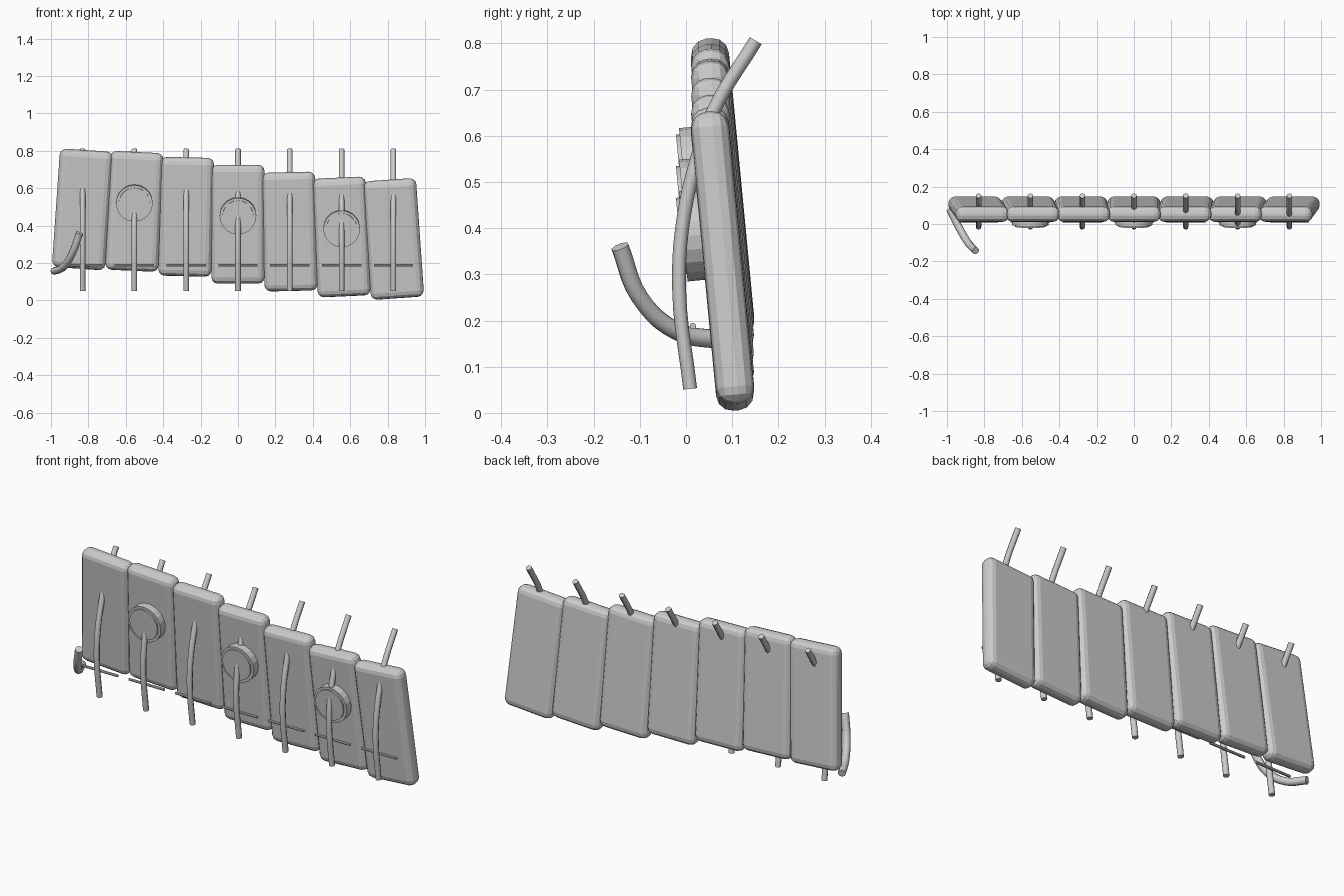
import bpy, math
from mathutils import Matrix, Vector, Euler

if "Cube" in bpy.data.objects:
    bpy.data.objects.remove(bpy.data.objects["Cube"])

TILT = 0.095      # forward lean of the slats
STEP = 0.277      # slat spacing


def slat_frame(i):
    """Position and lean of slat i along the wavy row."""
    z = 0.408 + 0.079 * math.cos(math.pi * i / 6)
    rot = Euler((TILT, math.radians(1.33 * (3 - i)), 0))
    return Matrix.Translation(((i - 3) * STEP, 0.079, z)) @ rot.to_matrix().to_4x4()


def bevel(obj, width, segments):
    m = obj.modifiers.new("bevel", 'BEVEL')
    m.width, m.segments, m.limit_method = width, segments, 'ANGLE'


def tube(name, points, radius):
    cu = bpy.data.curves.new(name, 'CURVE')
    cu.dimensions = '3D'
    cu.bevel_depth, cu.bevel_resolution = radius, 2
    cu.use_fill_caps = True
    cu.resolution_u = 5
    sp = cu.splines.new('BEZIER')
    sp.bezier_points.add(len(points) - 1)
    for bp, p in zip(sp.bezier_points, points):
        bp.co = p
        bp.handle_left_type = bp.handle_right_type = 'AUTO'
    ob = bpy.data.objects.new(name, cu)
    bpy.context.collection.objects.link(ob)
    return ob


def cylinder(name, sides, radius, depth, matrix):
    bpy.ops.mesh.primitive_cylinder_add(vertices=sides, radius=radius, depth=depth)
    ob = bpy.context.object
    ob.name = name
    ob.matrix_world = matrix
    return ob


for i in range(7):
    x = (i - 3) * STEP
    frame = slat_frame(i)

    # Rounded slat
    bpy.ops.mesh.primitive_cube_add(size=1)
    slat = bpy.context.object
    slat.name = f"slat_{i + 1}"
    slat.data.transform(Matrix.Diagonal((0.285, 0.082, 0.637, 1)))
    slat.matrix_world = frame
    bevel(slat, 0.035, 3)

    # Curved rib passing through the slat and out behind
    tube(f"rib_{i + 1}", [(x, 0.009, 0.052), (x, -0.015, 0.27), (x, -0.004, 0.43),
                          (x, 0.03, 0.57), (x, 0.06, 0.655), (x, 0.151, 0.806)], 0.015)

    # Thin cross pin
    cylinder(f"pin_{i + 1}", 8, 0.007, 0.21,
             Matrix.Translation((x, 0.015, 0.188)) @ Matrix.Rotation(math.pi / 2, 4, 'Y'))

    # Stepped round boss on every other slat
    if i % 2 == 1:
        centre = Vector((x, 0, frame.translation.z + 0.045))
        turn = Matrix.Rotation(math.pi / 2 + TILT, 4, 'X')
        for part, r, front, back in (("boss_base", 0.098, -0.006, 0.045),
                                     ("boss_cap", 0.083, -0.014, 0.02)):
            pos = centre + Vector((0, (front + back) / 2, 0))
            cylinder(f"{part}_{i + 1}", 20, r, back - front, Matrix.Translation(pos) @ turn)

# Upturned hook at the left end
tube("end_hook", [(-0.985, 0.08, 0.157), (-0.935, -0.02, 0.177),
                  (-0.887, -0.1, 0.25), (-0.847, -0.143, 0.36)], 0.02)
